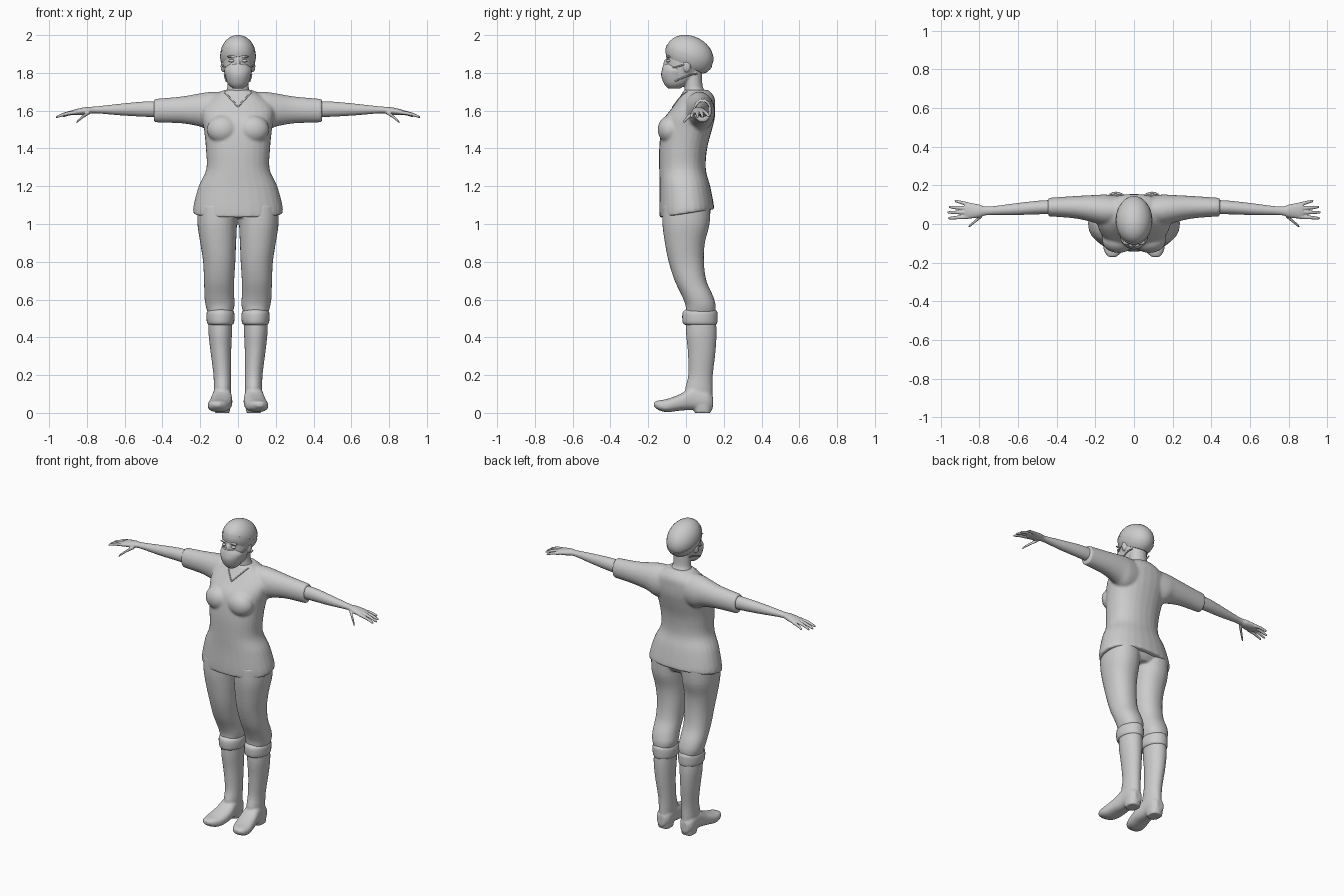
import bpy, bmesh
from math import cos, sin, pi, radians
from mathutils import Vector, Matrix

if "Cube" in bpy.data.objects:
    bpy.data.objects.remove(bpy.data.objects["Cube"])

GREY = bpy.data.materials.new("plain grey")
GREY.use_nodes = True
GREY.diffuse_color = (0.6, 0.6, 0.6, 1)
GREY.node_tree.nodes["Principled BSDF"].inputs["Base Color"].default_value = GREY.diffuse_color


def smooth_rows(rows, steps=4):
    """Catmull-Rom interpolation through the section rows."""
    ext = [rows[0]] + list(rows) + [rows[-1]]
    out = []
    for p, a, b, q in zip(ext, ext[1:], ext[2:], ext[3:]):
        for i in range(steps):
            t = i / steps
            out.append([u + t / 2 * (v - o + t * (2 * o - 5 * u + 4 * v - w + t * (3 * (u - v) + w - o)))
                        for o, u, v, w in zip(p, a, b, q)])
    return out + [list(rows[-1])]


def loft(bm, axis, rows, power=1.0, sides=28):
    """Rows are (position, low a, high a, low b, high b) along an axis."""
    order = {"x": (2, 0, 1), "y": (0, 2, 1), "z": (0, 1, 2)}[axis]
    rings = []
    for pos, a0, a1, b0, b1 in smooth_rows(rows):
        ring = []
        for k in range(sides):
            c, s = cos(2 * pi * k / sides), sin(2 * pi * k / sides)
            c, s = [abs(w) ** power * (1 if w > 0 else -1) for w in (c, s)]
            p = ((a0 + a1) / 2 + c * (a1 - a0) / 2, (b0 + b1) / 2 + s * (b1 - b0) / 2, pos)
            xyz = (p[2], p[0], p[1]) if axis == "x" else [p[i] for i in order]
            ring.append(bm.verts.new(xyz))
        rings.append(ring)
    for r, q in zip(rings, rings[1:]):
        for k in range(sides):
            j = (k + 1) % sides
            bm.faces.new((r[k], r[j], q[j], q[k]))
    bm.faces.new(rings[0])
    bm.faces.new(rings[-1])


def sym(*rows):
    """Rows (position, half width, low b, high b) centred on x = 0."""
    return [(p, -w, w, b0, b1) for p, w, b0, b1 in rows]


def ball(bm, centre, radii):
    m = Matrix.Translation(centre) @ Matrix.Diagonal((*radii, 1))
    bmesh.ops.create_uvsphere(bm, u_segments=24, v_segments=14, radius=1, matrix=m)


def finish(name, bm, voxel=0, mirror=False):
    bmesh.ops.recalc_face_normals(bm, faces=bm.faces)
    for f in bm.faces:
        f.smooth = True
    mesh = bpy.data.meshes.new(name)
    bm.to_mesh(mesh)
    bm.free()
    mesh.materials.append(GREY)
    ob = bpy.data.objects.new(name, mesh)
    bpy.context.collection.objects.link(ob)
    if voxel:
        rm = ob.modifiers.new("fuse", "REMESH")
        rm.mode, rm.voxel_size, rm.use_smooth_shade = "VOXEL", voxel, True
        sm = ob.modifiers.new("relax", "SMOOTH")
        sm.factor, sm.iterations = 0.5, 4
    else:
        bpy.context.view_layer.objects.active = ob
        ob.select_set(True)
        bpy.ops.object.shade_smooth_by_angle(angle=radians(50))
        ob.select_set(False)
    if mirror:
        ob.modifiers.new("other side", "MIRROR").use_mirror_merge = False
    return ob


def tube(name, points, radius, mirror=False):
    cu = bpy.data.curves.new(name, "CURVE")
    cu.dimensions, cu.bevel_depth, cu.bevel_resolution, cu.use_fill_caps = "3D", radius, 2, True
    sp = cu.splines.new("POLY")
    sp.points.add(len(points) - 1)
    for pt, co in zip(sp.points, points):
        pt.co = (*co, 1)
    cu.materials.append(GREY)
    ob = bpy.data.objects.new(name, cu)
    bpy.context.collection.objects.link(ob)
    if mirror:
        ob.modifiers.new("other side", "MIRROR").use_mirror_merge = False


# Tunic with short sleeves and a hem that rises towards the back
bm = bmesh.new()
loft(bm, "z", sym((1.055, .238, -.14, .15), (1.1, .235, -.142, .145), (1.2, .208, -.14, .128),
                  (1.29, .168, -.142, .105), (1.4, .17, -.142, .112), (1.5, .18, -.132, .138),
                  (1.56, .19, -.115, .152), (1.62, .19, -.07, .155), (1.67, .14, -.035, .15),
                  (1.71, .075, -.01, .12)), power=.9)
for v in bm.verts:
    if v.co.z < 1.2:
        v.co.z += .15 * v.co.y * (1.2 - v.co.z) / .14
for side in (-1, 1):
    ball(bm, (side * .08, -.085, 1.5), (.085, .065, .075))
    loft(bm, "x", [(side * x, *r) for x, *r in (
        (.04, .0, .14, 1.5, 1.7), (.14, -.01, .152, 1.49, 1.7), (.2, .005, .15, 1.515, 1.692),
        (.3, .028, .145, 1.533, 1.675), (.445, .04, .135, 1.538, 1.662))])
tunic = finish("tunic", bm, voxel=.008)

# Raised edge of the V neck, laid on the tunic
bpy.context.view_layer.update()
shell = tunic.evaluated_get(bpy.context.evaluated_depsgraph_get())
edge = []
for i in range(-8, 9):
    x = i / 8 * .072
    hit, loc, *_ = shell.ray_cast(Vector((x, -1, 1.62 + 1.1 * abs(x))), Vector((0, 1, 0)))
    if hit:
        edge.append(loc)
tube("neckline_edge", edge, .004)

# Trousers
bm = bmesh.new()
loft(bm, "z", sym((1.035, .16, -.09, .1), (1.08, .2, -.12, .125), (1.15, .19, -.11, .11)))
for side in (-1, 1):
    loft(bm, "z", [(z, *sorted((side * a, side * b)), c, d) for z, a, b, c, d in (
        (.53, .028, .16, .0, .155), (.57, .018, .172, -.003, .157), (.62, .02, .178, -.022, .143),
        (.7, .02, .18, -.06, .108), (.8, .014, .185, -.092, .095), (.9, .01, .2, -.112, .1),
        (1, .005, .215, -.125, .125), (1.1, .0, .215, -.125, .13))], power=.92)
finish("trousers", bm, voxel=.007)

# Boots: shaft, foot and heel fused, with a folded cuff
bm = bmesh.new()
loft(bm, "z", [(.05, .04, .125, .01, .14), (.12, .036, .128, -.005, .14), (.2, .036, .13, .012, .142),
               (.32, .036, .145, .01, .156), (.42, .032, .156, .0, .162), (.5, .03, .156, .0, .158)])
loft(bm, "y", [(.142, .06, .11, .02, .09), (.11, .038, .13, .015, .12), (.04, .034, .135, .016, .14),
               (-.03, .03, .148, .012, .1), (-.1, .042, .16, .004, .074), (-.145, .064, .152, .015, .066),
               (-.17, .092, .132, .035, .058)], power=.8)
loft(bm, "z", [(0, .045, .125, .045, .132), (.04, .038, .13, .035, .138)], power=.8)
finish("boot", bm, voxel=.006, mirror=True)

bm = bmesh.new()
loft(bm, "z", [(.465, .035, .15, .0, .155), (.475, .022, .163, -.016, .165), (.51, .018, .167, -.02, .167),
               (.535, .022, .164, -.016, .165), (.547, .035, .15, .0, .155)])
finish("boot_cuff", bm, mirror=True)

# Bare forearm, palm and fingers
bm = bmesh.new()
loft(bm, "x", [(.4, .05, .125, 1.565, 1.65), (.5, .05, .12, 1.568, 1.648), (.62, .046, .106, 1.575, 1.637),
               (.755, .046, .09, 1.586, 1.622), (.8, .034, .1, 1.58, 1.62), (.85, .028, .11, 1.576, 1.61),
               (.875, .034, .106, 1.578, 1.603)])
DIGITS = [((.855, .037, 1.592), (.962, .03, 1.566)), ((.86, .06, 1.595), (.966, .06, 1.564)),
          ((.86, .08, 1.593), (.958, .088, 1.566)), ((.85, .1, 1.59), (.928, .12, 1.57)),
          ((.785, .045, 1.592), (.856, -.015, 1.537))]
for start, end in DIGITS:
    rows = []
    for t, r in ((0, .011), (.5, .0095), (.9, .0075), (1, .004)):
        x, y, z = Vector(start).lerp(Vector(end), t)
        z += .018 * t * (1 - t)
        rows.append((x, y - r, y + r, z - r, z + r))
    loft(bm, "x", rows, sides=14)
finish("forearm_and_hand", bm, voxel=.004, mirror=True)

# Neck and head with nose bridge and ears
bm = bmesh.new()
loft(bm, "z", sym((1.62, .08, .0, .12), (1.69, .068, -.008, .11), (1.73, .056, -.008, .088),
                  (1.82, .055, -.01, .085)))
loft(bm, "z", sym((1.722, .03, -.088, -.03), (1.745, .052, -.102, .02), (1.79, .07, -.108, .06),
                  (1.85, .08, -.104, .1), (1.91, .08, -.098, .11), (1.95, .06, -.07, .09)))
ball(bm, (0, -.104, 1.848), (.012, .016, .028))
for side in (-1, 1):
    ball(bm, (side * .08, .005, 1.835), (.012, .02, .032))
    ball(bm, (side * .035, -.096, 1.886), (.026, .012, .006))
finish("head", bm, voxel=.005)

bm = bmesh.new()
ball(bm, (.034, -.094, 1.864), (.016, .012, .008))
finish("eye", bm, mirror=True)

# Face mask with straps
bm = bmesh.new()
loft(bm, "z", sym((1.718, .028, -.094, -.03), (1.742, .053, -.116, .0), (1.785, .068, -.131, .015),
                  (1.82, .072, -.127, .01), (1.846, .045, -.119, -.03)))
finish("face_mask", bm)
tube("upper_strap", [(.066, -.07, 1.828), (.08, -.035, 1.836), (.086, .005, 1.848)], .004, True)
tube("lower_strap", [(.062, -.06, 1.755), (.069, -.015, 1.775), (.072, .025, 1.79), (.066, .06, 1.795)], .004, True)


# Tilted cap and its folded band, both slices of one ellipsoid
def cap_slice(name, low, high, grow):
    b = bmesh.new()
    ball(b, (0, 0, 0), (.094 * grow, .13 * grow, .1 * grow))
    for level, sign in ((low, -1), (high, 1)):
        bmesh.ops.bisect_plane(b, geom=b.verts[:] + b.edges[:] + b.faces[:], plane_co=(0, 0, level),
                               plane_no=(0, 0, sign), clear_outer=True)
    bmesh.ops.holes_fill(b, edges=[e for e in b.edges if e.is_boundary])
    b.transform(Matrix.Translation((0, .02, 1.895)) @ Matrix.Rotation(radians(-25), 4, "X"))
    finish(name, b)


cap_slice("cap", -.055, 1, 1)
cap_slice("cap_band", -.06, -.005, 1.03)
